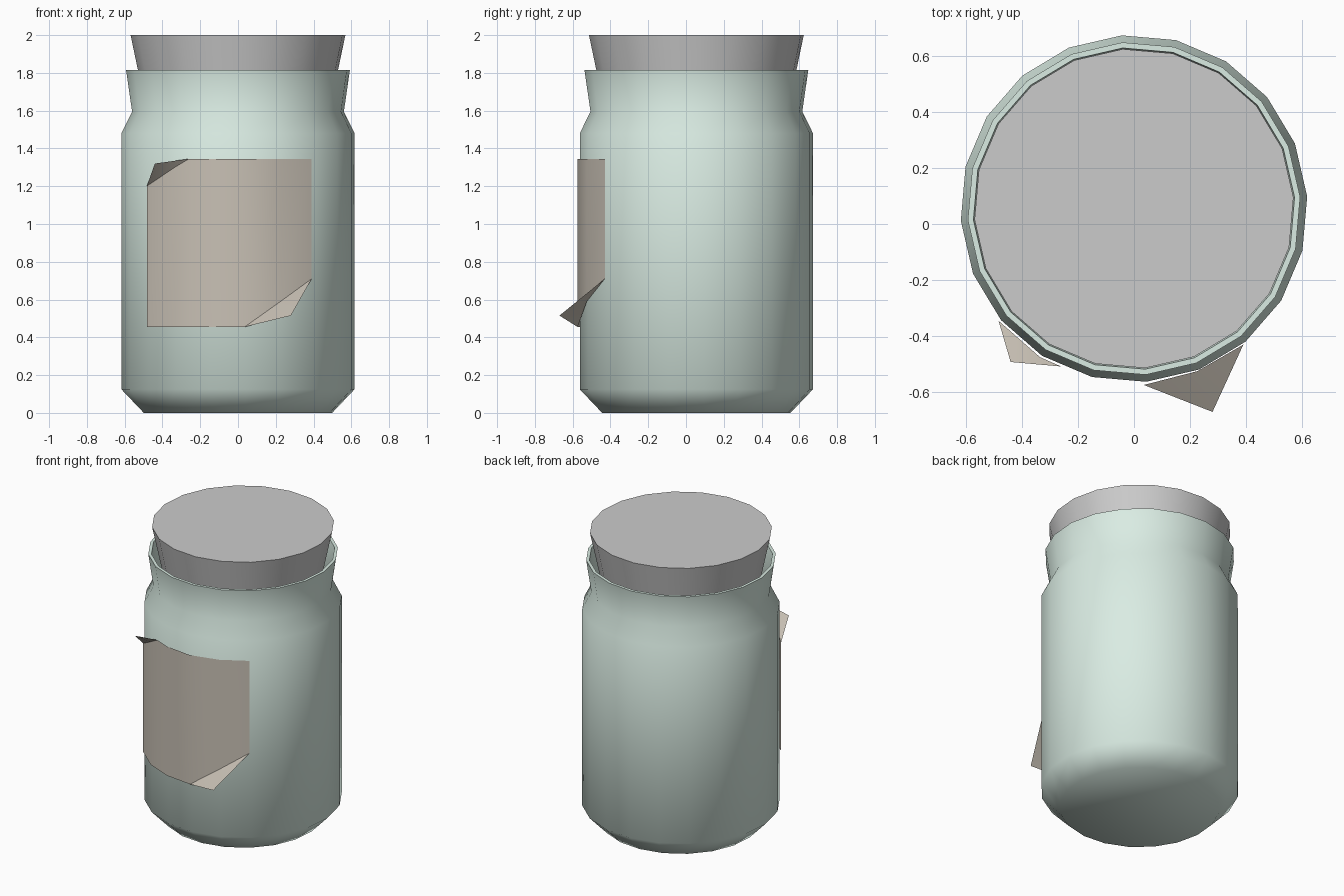
import bpy
import bmesh
from math import cos, sin, radians

if "Cube" in bpy.data.objects:
    bpy.data.objects.remove(bpy.data.objects["Cube"])

SIDES, TURN, CY = 20, radians(4), 0.055


def finish(name, bm, color=None, angle=60):
    mesh = bpy.data.meshes.new(name)
    bm.to_mesh(mesh)
    bm.free()
    obj = bpy.data.objects.new(name, mesh)
    bpy.context.collection.objects.link(obj)
    mesh.shade_smooth()
    mesh.set_sharp_from_angle(angle=radians(angle))
    if color:
        mat = bpy.data.materials.new(name + "_material")
        mat.diffuse_color = (*color, 1)
        mat.use_nodes = True
        mat.node_tree.nodes["Principled BSDF"].inputs["Base Color"].default_value = mat.diffuse_color
        mesh.materials.append(mat)
    return obj


def lathe(name, profile, color=None):
    """Revolve (radius, z) points around the jar axis and cap both ends."""
    bm = bmesh.new()
    rings = []
    for r, z in profile:
        angles = [TURN + radians(360 / SIDES) * i for i in range(SIDES)]
        rings.append([bm.verts.new((r * cos(a), CY + r * sin(a), z)) for a in angles])
    for lo, hi in zip(rings, rings[1:]):
        for i in range(SIDES):
            j = (i + 1) % SIDES
            bm.faces.new((lo[i], lo[j], hi[j], hi[i]))
    bm.faces.new(rings[0][::-1])
    bm.faces.new(rings[-1])
    bmesh.ops.recalc_face_normals(bm, faces=bm.faces)
    return finish(name, bm, color)


# Glass jar: outer wall up to the rim, then inner wall back down
lathe("jar", [(0.50, 0), (0.619, 0.125), (0.619, 1.48), (0.562, 1.595), (0.594, 1.815),
              (0.574, 1.815), (0.542, 1.60), (0.599, 1.475), (0.599, 0.133), (0.492, 0.02)],
      (0.70, 0.84, 0.77))

# Tapered stopper
lathe("stopper", [(0.49, 1.62), (0.57, 2.0)])

# Paper label wrapped round the front, two corners peeling away
# Columns: x, y, bottom z, top z
columns = [(-0.483, -0.345, 0.455, 1.20), (-0.335, -0.475, 0.455, 1.30),
           (-0.26, -0.508, 0.455, 1.345), (-0.155, -0.552, 0.455, 1.345),
           (0.035, -0.574, 0.455, 1.345), (0.225, -0.525, 0.59, 1.345),
           (0.39, -0.43, 0.71, 1.345)]
bm = bmesh.new()
bottom = [bm.verts.new((x, y, lo)) for x, y, lo, hi in columns]
top = [bm.verts.new((x, y, hi)) for x, y, lo, hi in columns]
for i in range(len(columns) - 1):
    bm.faces.new((bottom[i], bottom[i + 1], top[i + 1], top[i]))

# Folded corner tips
upper_tip = bm.verts.new((-0.44, -0.492, 1.32))
lower_tip = bm.verts.new((0.28, -0.67, 0.515))
for i in (0, 1):
    bm.faces.new((top[i], top[i + 1], upper_tip))
for i in (4, 5):
    bm.faces.new((bottom[i + 1], bottom[i], lower_tip))
finish("label", bm, (0.58, 0.53, 0.46), 30)
